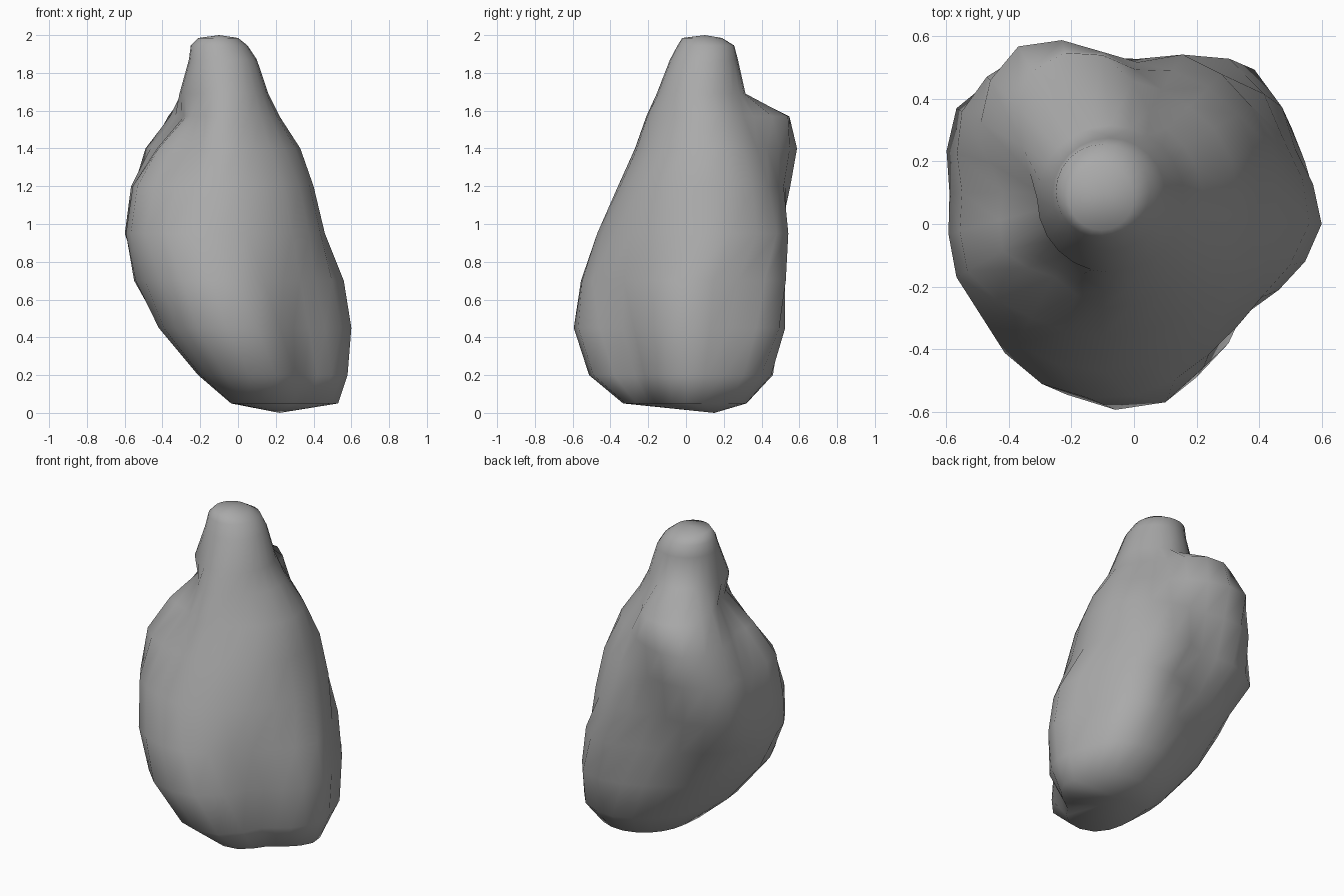
import bpy, bmesh
from math import sin, cos, tau
from mathutils import Vector

cube = bpy.data.objects.get("Cube")
if cube:
    bpy.data.objects.remove(cube)

STEPS = 24  # sides of every ring


def soften(values):
    """Double a closed run of radii with a smooth in-between value."""
    out = []
    n = len(values)
    for i in range(n):
        a, b, c, d = (values[(i + k) % n] for k in (-1, 0, 1, 2))
        out += [b, (9 * (b + c) - a - d) / 16]
    return out


def add_ring(bm, height, centre, radii):
    """Ring of vertices; radii in hundredths, anticlockwise from +x."""
    verts = []
    for i, radius in enumerate(soften(radii)):
        angle = tau * i / STEPS
        offset = Vector((cos(angle), sin(angle), 0)) * radius / 100
        verts.append(bm.verts.new(Vector((*centre, height)) + offset))
    return verts


def bridge(bm, low, high):
    for i in range(STEPS):
        j = (i + 1) % STEPS
        bm.faces.new((low[i], low[j], high[j], high[i]))


def cap(bm, ring, tip, upward):
    point = bm.verts.new(tip)
    for i in range(STEPS):
        j = (i + 1) % STEPS
        a, b = (ring[i], ring[j]) if upward else (ring[j], ring[i])
        bm.faces.new((a, b, point))


bm = bmesh.new()
axis = (-0.1, 0.1)
rings = []

# Narrow, two-lobed foot
rings.append(add_ring(bm, 0.05, (0.22, 0), [31, 31, 33, 32, 29, 26, 25, 29, 35, 32, 23, 25]))
rings.append(add_ring(bm, 0.2, (0.2, 0), [38, 40, 46, 46, 41, 39, 40, 46, 54, 49, 31, 34]))

# Belly with a flattened front corner and a hollow at the back
rings.append(add_ring(bm, 0.45, (0.1, 0), [50, 48, 57, 50, 45, 48, 51, 57, 63, 57, 39, 42]))
rings.append(add_ring(bm, 0.7, (0, 0), [56, 55, 61, 47, 47, 52, 55, 57, 59, 55, 48, 47]))
rings.append(add_ring(bm, 0.95, axis, [56, 55, 51, 39, 46, 54, 49, 54, 56, 57, 55, 55]))

# Shoulders with a back bulge and a side bulge
rings.append(add_ring(bm, 1.2, axis, [50, 50, 45, 43, 51, 52, 45, 50, 46, 46, 47, 49]))
rings.append(add_ring(bm, 1.4, axis, [43, 41, 38, 45, 54, 45, 32, 37, 31, 37, 37, 40]))
rings.append(add_ring(bm, 1.57, axis, [32, 30, 30, 44, 45, 30, 20, 20, 23, 31, 31, 31]))

# Blunt knob on top
knob = ((1.69, -0.075, 0.08, 23.5), (1.87, -0.08, 0.095, 18),
        (1.945, -0.1, 0.105, 15), (1.985, -0.105, 0.085, 10.5))
for height, x, y, radius in knob:
    rings.append(add_ring(bm, height, (x, y), [radius] * 12))

for low, high in zip(rings, rings[1:]):
    bridge(bm, low, high)
cap(bm, rings[0], (0.22, 0.15, 0), False)
cap(bm, rings[-1], (*axis, 2), True)

mesh = bpy.data.meshes.new("rock")
bm.to_mesh(mesh)
bm.free()
rock = bpy.data.objects.new("rock", mesh)
bpy.context.collection.objects.link(rock)
for polygon in mesh.polygons:
    polygon.use_smooth = True

# Plain grey stone
stone = bpy.data.materials.new("grey_stone")
stone.use_nodes = True
colour = (0.4, 0.4, 0.4, 1)
stone.diffuse_color = colour
shader = stone.node_tree.nodes["Principled BSDF"]
shader.inputs["Base Color"].default_value = colour
shader.inputs["Roughness"].default_value = 0.9
mesh.materials.append(stone)
